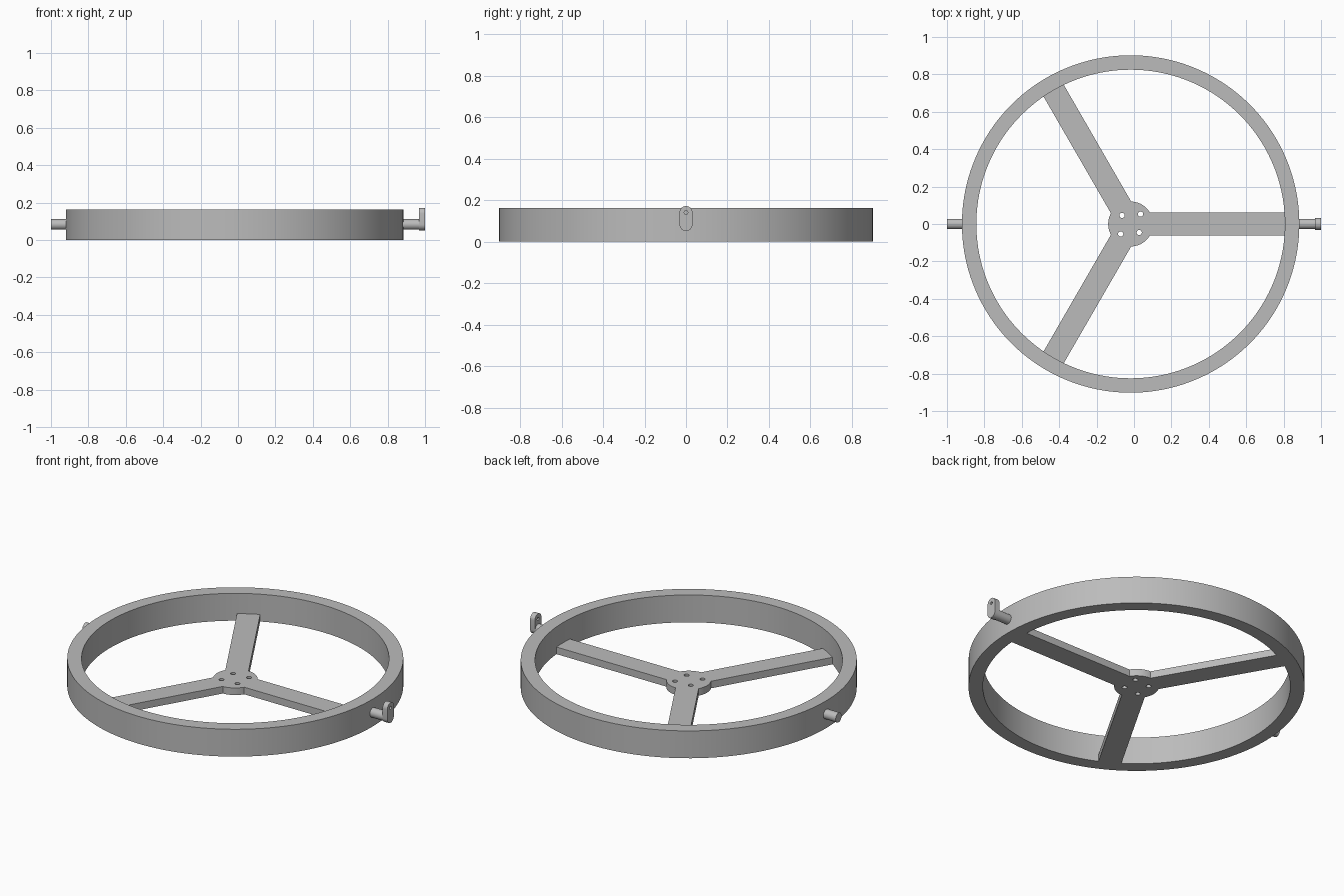
import bpy
import bmesh
from math import sin, cos, pi, radians, asin, sqrt
from mathutils import Matrix

cube = bpy.data.objects.get("Cube")
if cube:
    bpy.data.objects.remove(cube, do_unlink=True)

grey = bpy.data.materials.new("plain grey")
grey.use_nodes = True
GREY = (0.5, 0.5, 0.5, 1)
grey.diffuse_color = GREY
grey.node_tree.nodes["Principled BSDF"].inputs["Base Color"].default_value = GREY

CX = -0.018          # wheel axis
OUTER, INNER, HEIGHT = 0.902, 0.825, 0.162
HUB, SPOKE_HALF, PLATE = 0.12, 0.0625, 0.042
PIN_R, PIN_Z = 0.028, 0.083


def arc(r, start=0.0, end=2 * pi, n=32, cx=0.0, cy=0.0):
    return [(cx + r * cos(start + (end - start) * i / n),
             cy + r * sin(start + (end - start) * i / n)) for i in range(n + 1)]


def circle(r, n=32, cx=0.0, cy=0.0):
    return arc(r, n=n, cx=cx, cy=cy)[:-1]


def extrude_outline(name, loops, depth, matrix):
    """Fill closed loops (inner ones become holes) and extrude from 0 to depth."""
    curve = bpy.data.curves.new(name + "_outline", "CURVE")
    curve.dimensions = "2D"
    curve.fill_mode = "BOTH"
    curve.extrude = depth / 2
    for loop in loops:
        spline = curve.splines.new("POLY")
        spline.points.add(len(loop) - 1)
        for point, (x, y) in zip(spline.points, loop):
            point.co = (x, y, 0, 1)
        spline.use_cyclic_u = True
    temp = bpy.data.objects.new(name + "_outline", curve)
    bpy.context.collection.objects.link(temp)
    bpy.context.view_layer.update()
    evaluated = temp.evaluated_get(bpy.context.evaluated_depsgraph_get())
    mesh = bpy.data.meshes.new_from_object(evaluated)
    bpy.data.objects.remove(temp, do_unlink=True)

    # Weld caps to walls and place the part
    bm = bmesh.new()
    bm.from_mesh(mesh)
    bmesh.ops.remove_doubles(bm, verts=bm.verts, dist=0.0001)
    bmesh.ops.recalc_face_normals(bm, faces=bm.faces)
    bm.transform(matrix @ Matrix.Translation((0, 0, depth / 2)))
    bm.to_mesh(mesh)
    bm.free()
    mesh.name = name
    mesh.materials.clear()
    mesh.materials.append(grey)
    obj = bpy.data.objects.new(name, mesh)
    bpy.context.collection.objects.link(obj)
    bpy.ops.object.select_all(action="DESELECT")
    obj.select_set(True)
    bpy.context.view_layer.objects.active = obj
    bpy.ops.object.shade_smooth_by_angle(angle=radians(30))
    return obj


centre = Matrix.Translation((CX, 0, 0))

# Outer rim
extrude_outline("rim", [circle(OUTER, 160), circle(INNER, 160)], HEIGHT, centre)

# Hub and three spokes as one flat plate, with four mounting holes
outline = []
tip = sqrt(INNER ** 2 - SPOKE_HALF ** 2) + 0.003
root = asin(SPOKE_HALF / HUB)
for k in range(3):
    a = k * 2 * pi / 3
    for side in (-SPOKE_HALF, SPOKE_HALF):
        outline.append((tip * cos(a) - side * sin(a), tip * sin(a) + side * cos(a)))
    outline += arc(HUB, a + root, a + 2 * pi / 3 - root, 16)
holes = []
for k in range(4):
    a, r = pi / 4 + k * pi / 2, (0.075, 0.065)[k % 2]
    holes.append(circle(0.014, 20, r * cos(a), r * sin(a)))
extrude_outline("spoke_plate", [outline] + holes, PLATE, centre)


# Local x -> y, local y -> z, extrusion -> x
def along_x(x):
    return Matrix(((0, 0, 1, x), (1, 0, 0, 0), (0, 1, 0, PIN_Z), (0, 0, 0, 1)))


# Side pins
rim_mid = (OUTER + INNER) / 2
extrude_outline("right_pin", [circle(PIN_R)], 1 + CX - rim_mid, along_x(-1))
extrude_outline("left_pin", [circle(PIN_R)], 0.97 - CX - rim_mid, along_x(CX + rim_mid))

# Upright rounded tab with an eyelet at the end of the left pin
TAB_R, TAB_TOP = 0.031, 0.058
tab = arc(TAB_R, 0, pi, 16, cy=TAB_TOP) + arc(TAB_R, pi, 2 * pi, 16)
extrude_outline("left_tab", [tab, circle(0.009, 16, cy=TAB_TOP)], 0.031, along_x(0.969))
